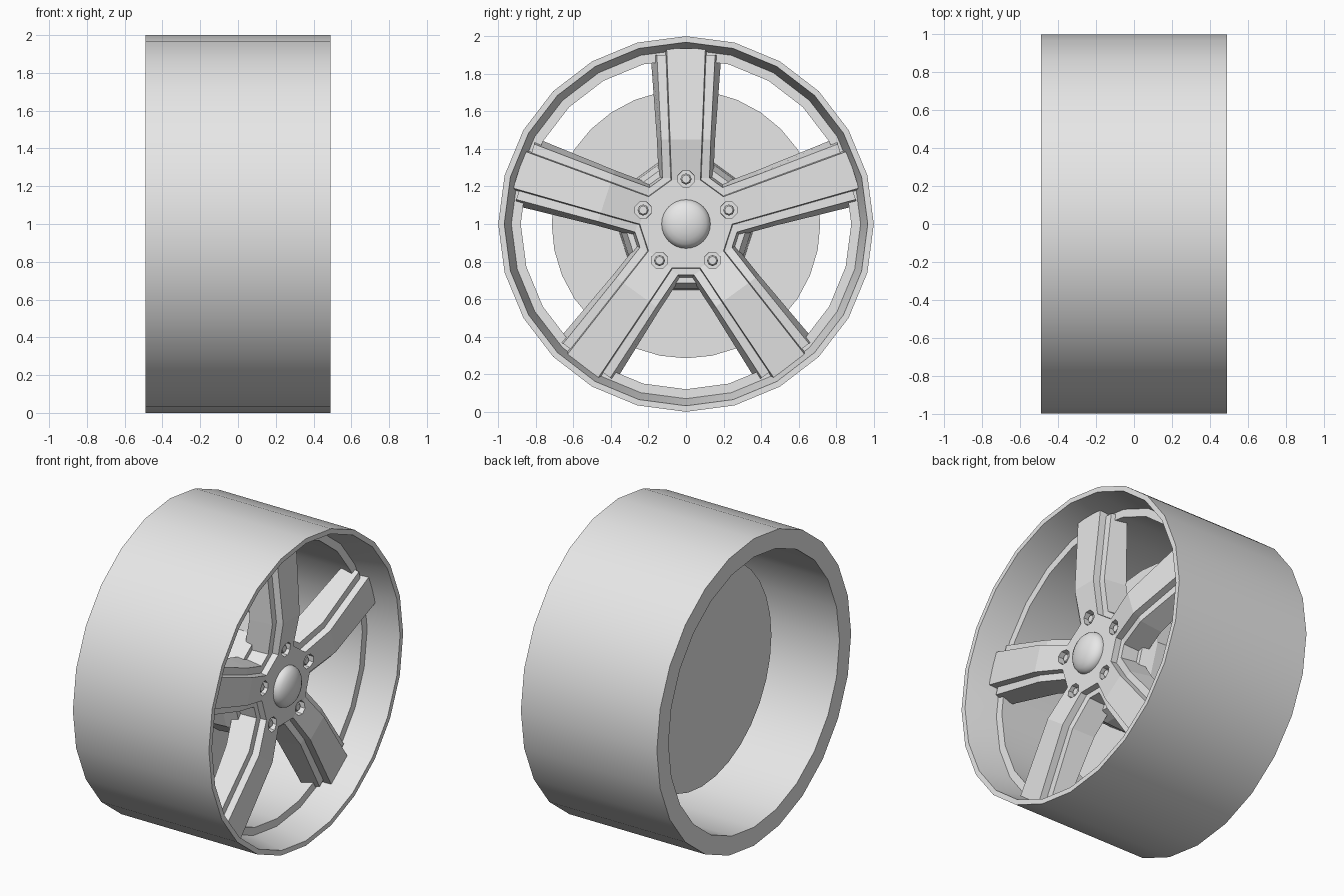
import bpy, bmesh, math
from mathutils import Matrix

if "Cube" in bpy.data.objects:
    bpy.data.objects.remove(bpy.data.objects["Cube"])

CZ = 1.0                       # height of the wheel axis (runs along x)
SPOKES = 5

grey = bpy.data.materials.new("light_grey")
grey.diffuse_color = (0.8, 0.8, 0.8, 1)
grey.use_nodes = True
grey.node_tree.nodes["Principled BSDF"].inputs["Base Color"].default_value = grey.diffuse_color


def finish(bm, name, smooth=None):
    bmesh.ops.recalc_face_normals(bm, faces=bm.faces[:])
    me = bpy.data.meshes.new(name)
    bm.to_mesh(me)
    bm.free()
    me.materials.append(grey)
    ob = bpy.data.objects.new(name, me)
    bpy.context.collection.objects.link(ob)
    if smooth:
        bpy.ops.object.select_all(action='DESELECT')
        ob.select_set(True)
        bpy.context.view_layer.objects.active = ob
        bpy.ops.object.shade_smooth_by_angle(angle=math.radians(smooth))
    return ob


def lathe(name, profile, n, closed=False, y=0, z=CZ, smooth=None, turn=0):
    """Spin (x, radius) points round an axis parallel to x; open ends get caps."""
    bm = bmesh.new()
    rings = []
    for x, r in profile:
        ring = []
        for i in range(n):
            a = 2 * math.pi * i / n + turn
            ring.append(bm.verts.new((x, y + r * math.sin(a), z + r * math.cos(a))))
        rings.append(ring)
    pairs = list(zip(rings, rings[1:])) + ([(rings[-1], rings[0])] if closed else [])
    for p, q in pairs:
        for i in range(n):
            j = (i + 1) % n
            bm.faces.new((p[i], p[j], q[j], q[i]))
    if not closed:
        bm.faces.new(rings[0])
        bm.faces.new(rings[-1])
    return finish(bm, name, smooth)


def star(name, top, bottom):
    """Five-armed solid; rows are (distance along spoke, half width, x)."""
    bm = bmesh.new()
    layers = []
    for rows in (top, bottom):
        arms = []
        for k in range(SPOKES):
            rot = Matrix.Rotation(-2 * math.pi * k / SPOKES, 4, 'X')
            arm = []
            for u, v, x in rows:
                pair = []
                for s in (-1, 1):
                    co = rot @ Matrix.Translation((x, s * v, u)).translation
                    co.z += CZ
                    pair.append(bm.verts.new(co))
                arm.append(pair)
            for (a, b), (c, d) in zip(arm, arm[1:]):
                bm.faces.new((a, b, d, c))
            arms.append(arm)
        bm.faces.new([v for arm in arms for v in arm[0]])     # hub centre
        # perimeter: up the left edge of each arm, down its right edge
        layers.append([v for arm in arms
                       for v in [p[0] for p in arm] + [p[1] for p in reversed(arm)]])
    t, b = layers
    for i in range(len(t)):
        j = (i + 1) % len(t)
        bm.faces.new((t[i], t[j], b[j], b[i]))
    return finish(bm, name)


# Barrel: straight outside, tapered front lip, ledge, straight bore
lathe("rim_barrel", [(-0.49, 1.0), (0.49, 1.0), (0.49, 0.968), (0.45, 0.96),
                     (0.28, 0.93), (0.28, 0.88), (-0.49, 0.88)],
      24, closed=True, smooth=30)

# Brake disc and the hub block behind the spokes
lathe("brake_disc", [(-0.115, 0.715), (-0.06, 0.715)], 32, smooth=30)
lathe("rear_hub", [(-0.08, 0.37), (0.12, 0.36), (0.2, 0.33)], 10, turn=math.radians(18))

# Spokes: wide lower star with the side rails, narrower raised star on top
lower = star("spoke_rails",
             [(0.245, 0.125, 0.305), (0.45, 0.132, 0.34), (0.90, 0.155, 0.305)],
             [(0.252, 0.146, 0.15), (0.45, 0.155, 0.19), (0.90, 0.188, 0.21)])
upper = star("spoke_faces",
             [(0.234, 0.077, 0.345), (0.45, 0.085, 0.385), (0.935, 0.103, 0.345)],
             [(0.237, 0.084, 0.27), (0.45, 0.093, 0.31), (0.935, 0.112, 0.27)])

# Bolt holes cut through the hub face, each with a nut inside
for k in range(SPOKES):
    a = 2 * math.pi * k / SPOKES
    y, z = 0.24 * math.sin(a), CZ + 0.24 * math.cos(a)
    cutter = lathe("bolt_hole_cutter", [(0.285, 0.046), (0.45, 0.048)], 8, y=y, z=z,
                   turn=math.pi / 8)
    cutter.hide_render = True
    for ob in (lower, upper):
        bpy.context.view_layer.objects.active = ob
        mod = ob.modifiers.new("hole", 'BOOLEAN')
        mod.operation = 'DIFFERENCE'
        mod.solver = 'EXACT'
        mod.object = cutter
        bpy.ops.object.modifier_apply(modifier=mod.name)
    bpy.data.objects.remove(cutter, do_unlink=True)
    lathe("wheel_nut", [(0.27, 0.03), (0.325, 0.03), (0.335, 0.022)], 8, y=y, z=z)

# Domed centre cap
dome = [(0.33, 0.13), (0.35, 0.13)]
for i in range(1, 6):
    t = math.radians(17 * i)
    dome.append((0.35 + 0.065 * math.sin(t), 0.13 * math.cos(t)))
lathe("centre_cap", dome, 32, smooth=40)
